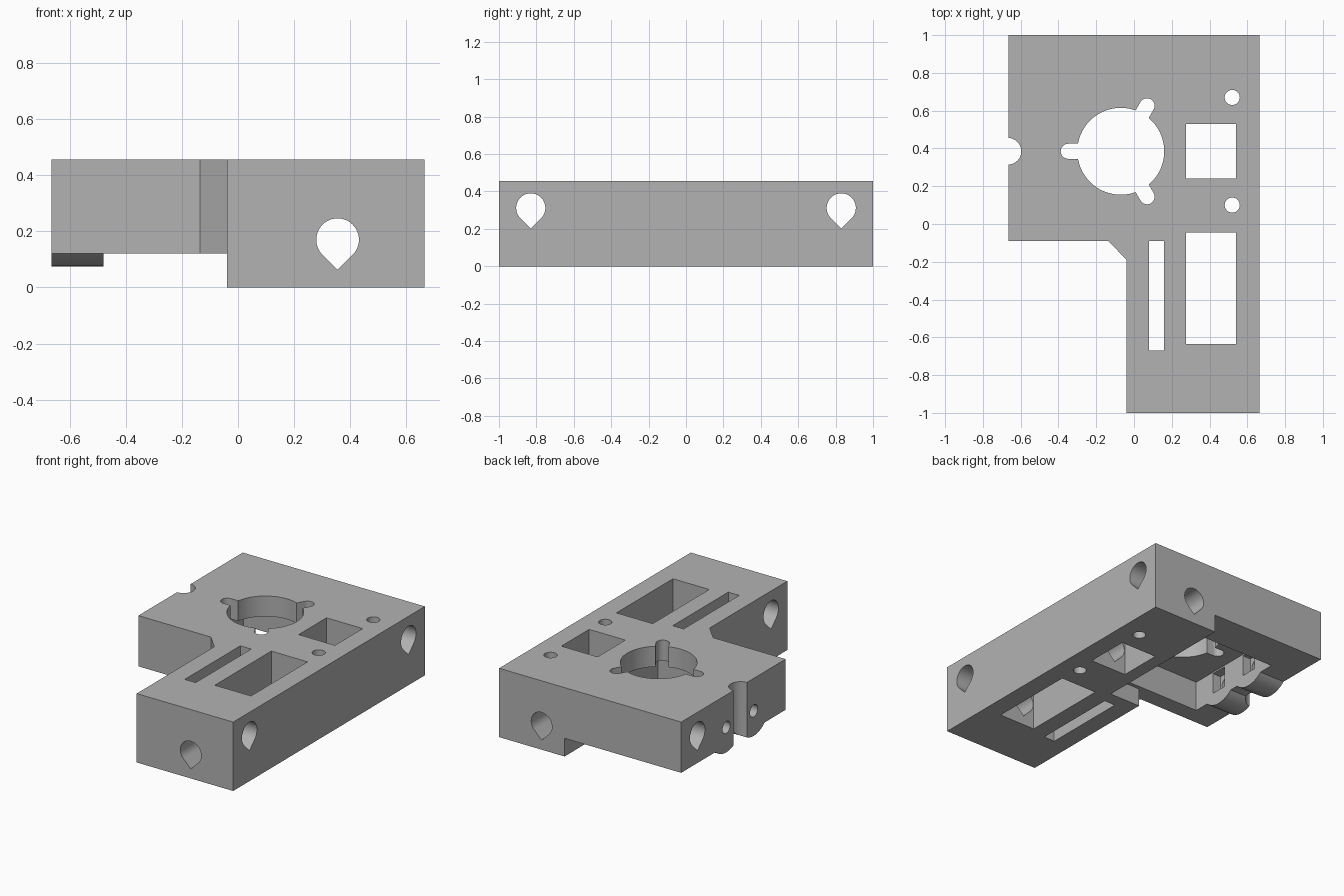
import bpy, bmesh, math
from mathutils import Vector, Matrix

cube = bpy.data.objects.get("Cube")
if cube:
    bpy.data.objects.remove(cube, do_unlink=True)

TOP = 0.455
UNDER = 0.12       # underside of the raised plate
CEILING = 0.32     # ceiling of the motor recess
MX, MY = -0.07, 0.385   # motor axis

grey = bpy.data.materials.new("plastic_grey")
grey.use_nodes = True
grey.diffuse_color = (0.45, 0.45, 0.45, 1)
grey.node_tree.nodes["Principled BSDF"].inputs["Base Color"].default_value = (0.45, 0.45, 0.45, 1)


def prism(name, pts, lo, hi, axis="z"):
    """Extrude a 2D outline along an axis: z uses (x, y), x uses (y, z), y uses (x, z)."""
    place = {"z": lambda u, v, w: (u, v, w),
             "x": lambda u, v, w: (w, u, v),
             "y": lambda u, v, w: (u, w, v)}[axis]
    bm = bmesh.new()
    face = bm.faces.new([bm.verts.new(place(u, v, lo)) for u, v in pts])
    ext = bmesh.ops.extrude_face_region(bm, geom=[face])
    verts = [g for g in ext["geom"] if isinstance(g, bmesh.types.BMVert)]
    bmesh.ops.translate(bm, verts=verts, vec=Vector(place(0, 0, hi - lo)))
    bmesh.ops.recalc_face_normals(bm, faces=bm.faces)
    mesh = bpy.data.meshes.new(name)
    bm.to_mesh(mesh)
    bm.free()
    mesh.materials.append(grey)
    ob = bpy.data.objects.new(name, mesh)
    bpy.context.collection.objects.link(ob)
    return ob


def rect(x0, x1, y0, y1):
    return [(x0, y0), (x1, y0), (x1, y1), (x0, y1)]


def arc(cx, cy, r, start=0, end=360, n=48):
    full = end - start == 360
    steps = n if full else n + 1
    return [(cx + r * math.cos(math.radians(start + (end - start) * i / n)),
             cy + r * math.sin(math.radians(start + (end - start) * i / n)))
            for i in range(steps)]


def teardrop(cx, cy, r):
    return arc(cx, cy, r, -45, 225, 36) + [(cx, cy - r * math.sqrt(2))]


def capsule(x, y, length, r, angle):
    pts = [(0, -r)] + arc(length, 0, r, -90, 90, 16) + [(0, r)]
    turn = Matrix.Rotation(math.radians(angle), 2)
    return [tuple(turn @ Vector(p) + Vector((x, y))) for p in pts]


def combine(body, tool, operation):
    mod = body.modifiers.new(operation.lower(), "BOOLEAN")
    mod.operation = operation
    mod.solver = "EXACT"
    mod.object = tool
    bpy.context.view_layer.objects.active = body
    bpy.ops.object.modifier_apply(modifier=mod.name)
    bpy.data.objects.remove(tool, do_unlink=True)


# Raised L-shaped plate
body = prism("mounting_block", [
    (-0.665, 1), (-0.665, -0.09), (-0.135, -0.09), (-0.04, -0.19),
    (-0.04, -1), (0.665, -1), (0.665, 1)], UNDER, TOP)

# Deep base along the +x side
base = prism("base", [
    (-0.04, -1), (0.665, -1), (0.665, 1), (0.187, 1),
    (0.187, 0.0), (-0.04, 0.0)], 0, 0.4)
combine(body, base, "UNION")

# Rounded screw bosses under the side wall
screws = (MY - 0.143, MY + 0.143)
for y in screws:
    combine(body, prism("screw_boss", arc(y, 0.24, 0.165), -0.665, -0.48, "x"), "UNION")

# Motor recess from below
cutters = [prism("recess", rect(-0.48, 0.187, 0.025, 0.745), -0.1, CEILING)]

# Motor opening with three screw lobes
cutters.append(prism("motor_hole", arc(MX, MY, 0.23, n=64), 0.2, 0.6))
for angle in (60, 180, 300):
    cutters.append(prism("lobe", capsule(MX, MY, 0.278, 0.04, angle), 0.2, 0.6))

# Vertical windows, slot, bolt holes and side notch
for outline in (rect(0.275, 0.54, 0.24, 0.53),
                rect(0.275, 0.54, -0.635, -0.045),
                rect(0.08, 0.16, -0.67, -0.09),
                arc(0.52, 0.67, 0.04, n=32),
                arc(0.52, 0.1, 0.04, n=32),
                arc(-0.668, MY, 0.071)):
    cutters.append(prism("opening", outline, -0.1, 0.6))

# Teardrop rod holes
cutters.append(prism("long_rod_hole", teardrop(0.355, 0.17, 0.076), -1.1, 1.1, "y"))
for y in (-0.83, 0.83):
    cutters.append(prism("cross_rod_hole", teardrop(y, 0.312, 0.078), -0.8, 0.8, "x"))

# Side screws with nut pockets
for y in screws:
    cutters.append(prism("screw_hole", arc(y, 0.24, 0.04, n=32), -0.8, -0.4, "x"))
    cutters.append(prism("nut_pocket", rect(y - 0.055, y + 0.055, 0.17, 0.31), -0.54, -0.4, "x"))

for cutter in cutters:
    combine(body, cutter, "DIFFERENCE")

bpy.ops.object.select_all(action="DESELECT")
body.select_set(True)
bpy.context.view_layer.objects.active = body
bpy.ops.object.shade_smooth_by_angle(angle=math.radians(30))
